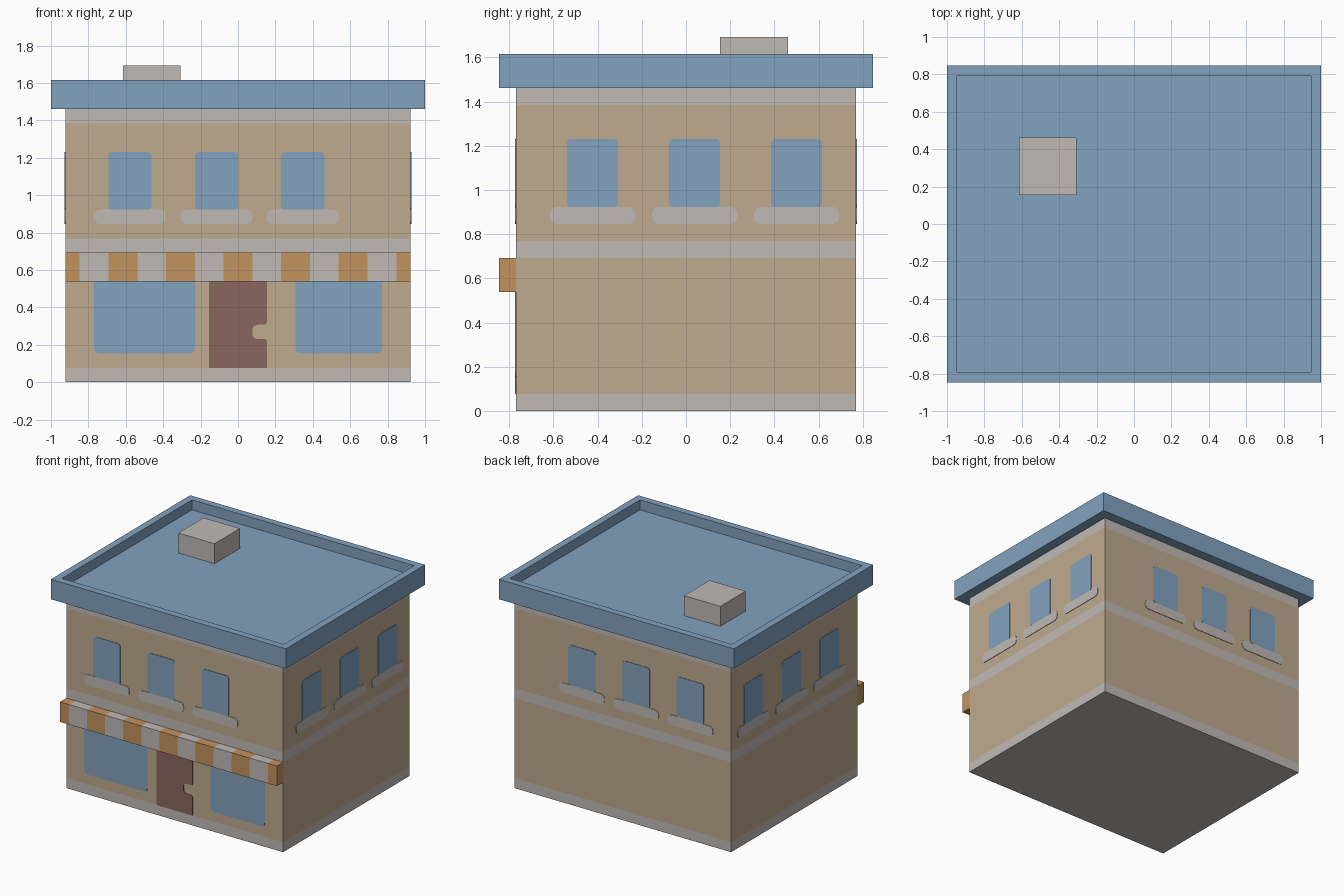
import bpy, bmesh
from mathutils import Vector

cube = bpy.data.objects.get("Cube")
if cube:
    bpy.data.objects.remove(cube, do_unlink=True)

U = 1 / 13  # building module: every part sits on this grid


def material(name, r, g, b):
    lin = [((c / 255 + 0.055) / 1.055) ** 2.4 for c in (r, g, b)] + [1]
    m = bpy.data.materials.new(name)
    m.use_nodes = True
    m.diffuse_color = lin
    bsdf = m.node_tree.nodes["Principled BSDF"]
    bsdf.inputs["Base Color"].default_value = lin
    bsdf.inputs["Roughness"].default_value = 0.9
    return m


TAN = material("tan wall", 191, 170, 143)
GREY = material("pale stone", 192, 186, 181)
BLUE = material("soft blue", 130, 162, 191)
ORANGE = material("awning orange", 194, 147, 94)
BROWN = material("door brown", 138, 102, 94)


def finish(name, bm, mats):
    bmesh.ops.recalc_face_normals(bm, faces=bm.faces)
    bmesh.ops.scale(bm, vec=(U, U, U), verts=bm.verts)
    me = bpy.data.meshes.new(name)
    bm.to_mesh(me)
    bm.free()
    for m in mats:
        me.materials.append(m)
    ob = bpy.data.objects.new(name, me)
    bpy.context.scene.collection.objects.link(ob)
    return ob


def box(lo, hi):
    bm = bmesh.new()
    bmesh.ops.create_cube(bm, size=1)
    lo, hi = Vector(lo), Vector(hi)
    bmesh.ops.scale(bm, vec=hi - lo, verts=bm.verts)
    bmesh.ops.translate(bm, vec=(lo + hi) / 2, verts=bm.verts)
    return bm


def slice_box(bm, axis, cuts, rule):
    """Cut the box along an axis and colour its faces by their centre."""
    normal = Vector((0, 0, 0))
    normal[axis] = 1
    for c in cuts:
        geom = bm.verts[:] + bm.edges[:] + bm.faces[:]
        bmesh.ops.bisect_plane(bm, geom=geom, plane_co=normal * c, plane_no=normal)
    for f in bm.faces:
        f.material_index = rule(f.calc_center_median()[axis])


def rounded(corners, steps=4):
    """Outline from (a, z, radius) corners, each rounded by a short curve."""
    out = []
    for i, (a, z, r) in enumerate(corners):
        p = Vector((a, z))
        if r == 0:
            out.append(p)
            continue
        before = Vector(corners[i - 1][:2])
        after = Vector(corners[(i + 1) % len(corners)][:2])
        s = p + (before - p).normalized() * r
        e = p + (after - p).normalized() * r
        for k in range(steps + 1):
            t = k / steps
            out.append(s * (1 - t) ** 2 + p * 2 * t * (1 - t) + e * t * t)
    return out


WALLS = {
    "front": lambda a, z, d: (a, -10 - d, z),
    "back": lambda a, z, d: (a, 10 + d, z),
    "left": lambda a, z, d: (12 + d, a, z),
    "right": lambda a, z, d: (-12 - d, a, z),
}


def plate(name, wall, corners, mat, depth=0.05):
    """Thin panel lying on one of the walls."""
    place = WALLS[wall]
    pts = rounded(corners)
    bm = bmesh.new()
    back = [bm.verts.new(place(p.x, p.y, -depth / 2)) for p in pts]
    front = [bm.verts.new(place(p.x, p.y, depth)) for p in pts]
    bm.faces.new(back)
    bm.faces.new(front)
    for i in range(len(pts)):
        bm.faces.new((back[i - 1], back[i], front[i], front[i - 1]))
    finish(name, bm, [mat])


def rect(a0, a1, z0, z1, low, high):
    return [(a0, z0, low), (a1, z0, low), (a1, z1, high), (a0, z1, high)]


# Walls with stone bands at the foot, middle and top
bm = box((-12, -10, 0), (12, 10, 19))
slice_box(bm, 2, (1, 9, 10, 18), lambda z: int(z < 1 or 9 < z < 10 or z > 18))
finish("building_walls", bm, [TAN, GREY])

# Flat roof with a raised rim
bm = box((-13, -11, 19), (13, 11, 21))
top = max(bm.faces, key=lambda f: f.calc_center_median().z)
bmesh.ops.inset_individual(bm, faces=[top], thickness=1)
floor = bmesh.ops.extrude_discrete_faces(bm, faces=[top])["faces"][0]
bmesh.ops.translate(bm, vec=(0, 0, -1), verts=floor.verts)
finish("roof", bm, [BLUE])

# Roof vent
finish("roof_vent", box((-8, 2, 20), (-4, 6, 22)), [GREY])

# Striped awning above the shop front
bm = box((-12, -11, 7), (12, -10, 9))
slice_box(bm, 0, range(-11, 12, 2), lambda x: int((x + 1) // 2) % 2)
finish("awning", bm, [ORANGE, GREY])

# Upper windows and sills on all four walls
for wall in WALLS:
    starts = (-9, -3, 3) if wall in ("front", "back") else (-7, -1, 5)
    for n, a in enumerate(starts, 1):
        plate(f"{wall}_window_{n}", wall, rect(a, a + 3, 12, 16, 0.25, 0.3), BLUE)
        plate(f"{wall}_sill_{n}", wall, rect(a - 1, a + 4, 11, 12, 0.45, 0.45), GREY)

# Shop windows
for n, (a0, a1) in enumerate(((-10, -3), (4, 10)), 1):
    plate(f"shop_window_{n}", "front", rect(a0, a1, 2, 7, 0.4, 0), BLUE)

# Door with a handle notch
plate("door", "front", [
    (-2, 1, 0), (2, 1, 0), (2, 3, 0.2), (1, 3, 0.4),
    (1, 4, 0.4), (2, 4, 0.2), (2, 7, 0), (-2, 7, 0)], BROWN)
